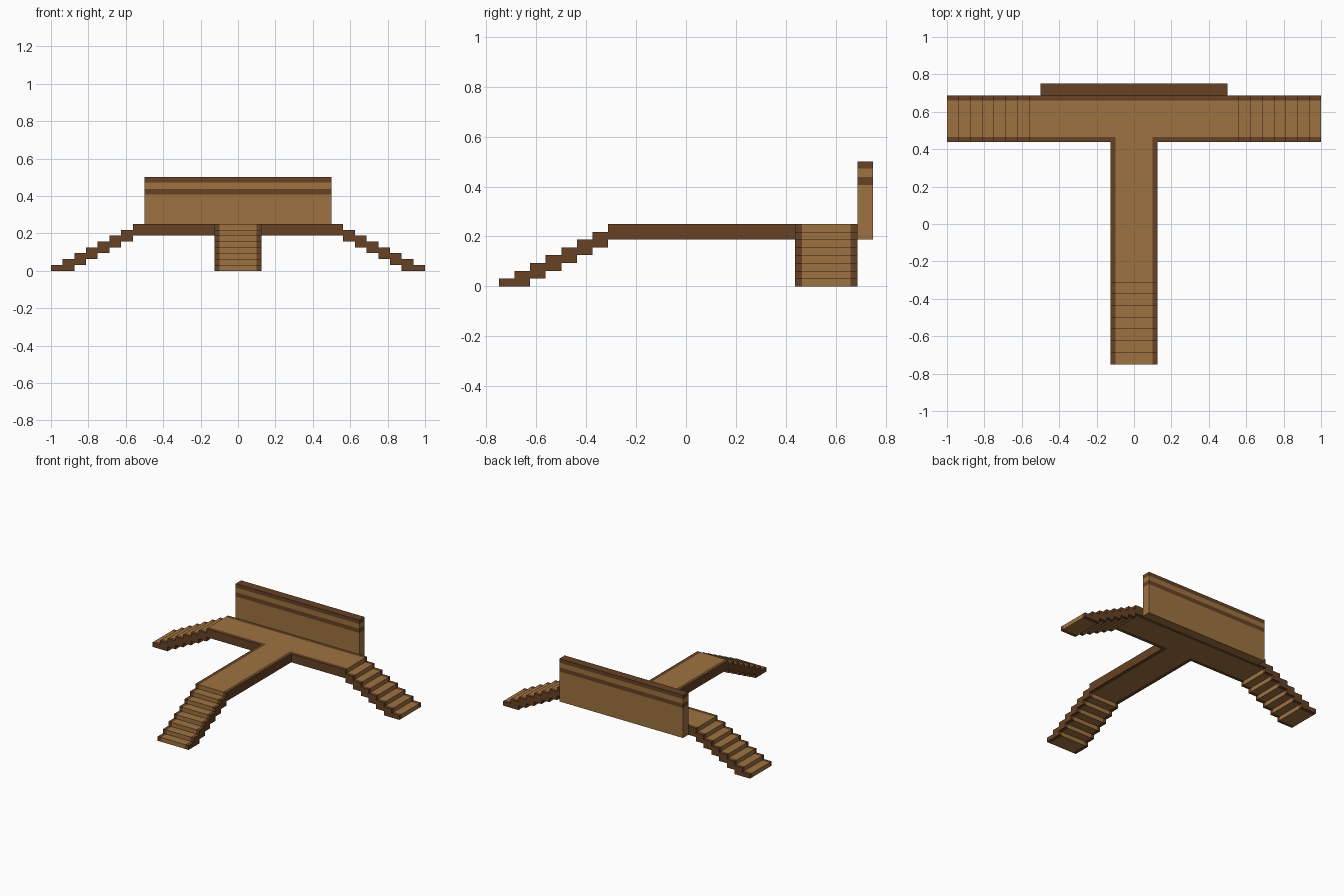
import bpy
import bmesh
from mathutils import Vector

if "Cube" in bpy.data.objects:
    bpy.data.objects.remove(bpy.data.objects["Cube"])

RUN, RISE, STEPS = 0.0625, 0.03125, 7
EDGE = 0.027                      # width of the dark trim
FRONT, BACK = 0.4375, 0.6875      # y limits of the cross deck
HALF = 0.125                      # half width of the walkway


def material(name, colour):
    mat = bpy.data.materials.new(name)
    mat.use_nodes = True
    mat.diffuse_color = (*colour, 1)
    mat.node_tree.nodes["Principled BSDF"].inputs["Base Color"].default_value = (*colour, 1)
    return mat


light_wood = material("light wood", (0.34, 0.17, 0.053))
dark_wood = material("dark wood", (0.135, 0.054, 0.018))


def finish(name, bm, mat):
    bmesh.ops.recalc_face_normals(bm, faces=bm.faces)
    mesh = bpy.data.meshes.new(name)
    bm.to_mesh(mesh)
    bm.free()
    mesh.materials.append(mat)
    obj = bpy.data.objects.new(name, mesh)
    bpy.context.collection.objects.link(obj)
    return obj


def stair_profile(length):
    """Side outline of a thin stair that climbs to a level deck."""
    points = []
    for i in range(STEPS + 1):
        points += [(i * RUN, i * RISE), (i * RUN, (i + 1) * RISE)]
    points += [(length, (STEPS + 1) * RISE), (length, (STEPS - 1) * RISE)]
    for i in reversed(range(STEPS - 1)):
        points += [((i + 2) * RUN, (i + 1) * RISE), ((i + 2) * RUN, i * RISE)]
    return points


def strip(name, mat, start, direction, width, length):
    """Sweep the outline sideways to make one lengthwise strip."""
    start, direction, width = Vector(start), Vector(direction), Vector(width)
    bm = bmesh.new()
    verts = [bm.verts.new(start + direction * d + Vector((0, 0, z)))
             for d, z in stair_profile(length)]
    face = bm.faces.new(verts)
    swept = bmesh.ops.extrude_face_region(bm, geom=[face])["geom"]
    bmesh.ops.translate(bm, vec=width,
                        verts=[v for v in swept if isinstance(v, bmesh.types.BMVert)])
    return finish(name, bm, mat)


def box(name, mat, low, high):
    low, high = Vector(low), Vector(high)
    bm = bmesh.new()
    bmesh.ops.create_cube(bm, size=1)
    for v in bm.verts:
        v.co = (low + high) / 2 + v.co * (high - low)
    return finish(name, bm, mat)


# Cross deck with a stair at each end
for side, s in (("left", 1), ("right", -1)):
    inward = (-s, 0, 0)
    strip(side + "_deck", light_wood, (s, FRONT + EDGE, 0), inward,
          (0, BACK - FRONT - 2 * EDGE, 0), 1)
    strip(side + "_deck_back_trim", dark_wood, (s, BACK - EDGE, 0), inward, (0, EDGE, 0), 1)
    strip(side + "_deck_front_trim", dark_wood, (s, FRONT, 0), inward,
          (0, EDGE, 0), 1 - HALF + EDGE)

# Walkway with a stair at the front
inner = HALF - EDGE
strip("walkway", light_wood, (-inner, -0.75, 0), (0, 1, 0), (2 * inner, 0, 0),
      FRONT + EDGE + 0.75)
for side, s in (("left", 1), ("right", -1)):
    strip(side + "_walkway_trim", dark_wood, (s * inner, -0.75, 0), (0, 1, 0),
          (s * EDGE, 0, 0), FRONT + 0.75)

# Back wall, stacked from alternating boards
levels = (0.1875, 0.407, 0.4375, 0.472, 0.5)
names = ("wall_panel", "wall_lower_band", "wall_upper_panel", "wall_top_band")
for i, name in enumerate(names):
    box(name, dark_wood if i % 2 else light_wood,
        (-0.5, BACK, levels[i]), (0.5, 0.75, levels[i + 1]))
